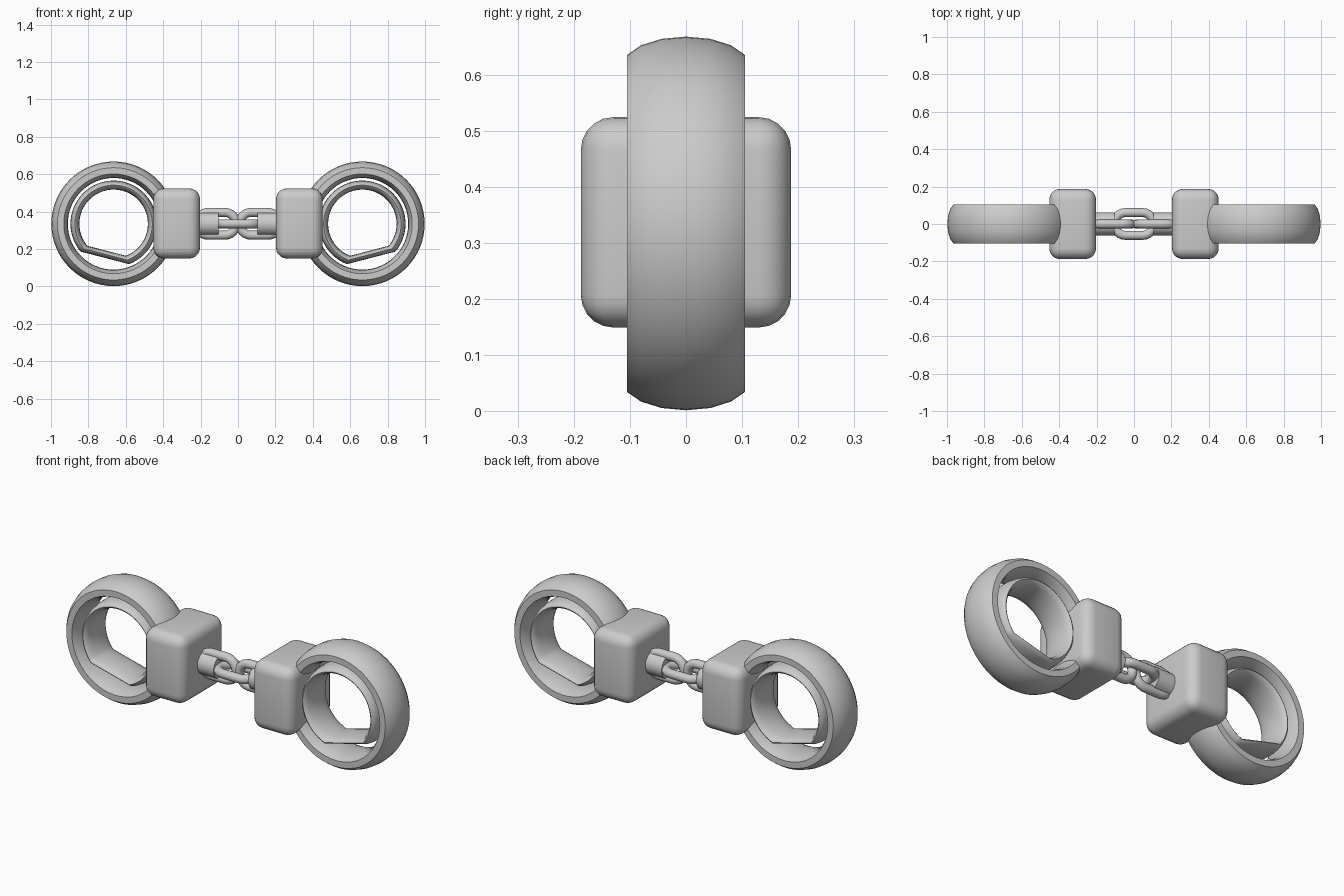
import bpy, bmesh
from math import sin, cos, pi, radians
from mathutils import Vector

if "Cube" in bpy.data.objects:
    bpy.data.objects.remove(bpy.data.objects["Cube"])

ZC = 0.335


def finish(name, bm, angle=40):
    bmesh.ops.recalc_face_normals(bm, faces=bm.faces)
    me = bpy.data.meshes.new(name)
    bm.to_mesh(me)
    bm.free()
    ob = bpy.data.objects.new(name, me)
    bpy.context.collection.objects.link(ob)
    bpy.ops.object.select_all(action='DESELECT')
    ob.select_set(True)
    bpy.context.view_layer.objects.active = ob
    bpy.ops.object.shade_smooth_by_angle(angle=radians(angle))
    return ob


def sweep(name, frames, axis, profile, closed=True):
    """frames: (centre, outward direction); profile: (outward, along axis)."""
    bm = bmesh.new()
    loops = [[bm.verts.new(c + o * p + axis * q) for p, q in profile] for c, o in frames]
    n, m = len(loops), len(profile)
    for i in range(n if closed else n - 1):
        a, b = loops[i], loops[(i + 1) % n]
        for j in range(m):
            k = (j + 1) % m
            bm.faces.new((a[j], a[k], b[k], b[j]))
    if not closed:
        bm.faces.new(loops[0])
        bm.faces.new(loops[-1])
    return finish(name, bm)


def arc(cx, side, start, end, steps, closed):
    out = []
    for i in range(steps if closed else steps + 1):
        t = radians(start + (end - start) * i / steps)
        out.append((Vector((cx, 0, ZC)), Vector((side * cos(t), 0, sin(t)))))
    return out


def chain_link(name, cx, side_dir, axis):
    x = Vector((1, 0, 0))
    frames = []
    for s in (1, -1):
        for i in range(13):
            t = -pi / 2 + pi * i / 12
            o = (x * cos(t) + side_dir * sin(t)) * s
            frames.append((Vector((cx + s * 0.045, 0, ZC)) + o * 0.061, o))
    tube = [(0.024 * cos(k * pi / 6), 0.024 * sin(k * pi / 6)) for k in range(12)]
    sweep(name, frames, axis, tube)


Y, Z = Vector((0, 1, 0)), Vector((0, 0, 1))
angles = [radians(-67.5 + 22.5 * i) for i in range(7)]

# flattened band section for the cuff, slimmer one for the open inner band
cuff_profile = [(0.28 + 0.053 * cos(a), 0.1137 * sin(a)) for a in angles]
cuff_profile += [(0.28 - 0.035 * cos(a), 0.1137 * sin(a)) for a in reversed(angles)]
inner_profile = [(0.207 + 0.024 * cos(k * pi / 8), 0.095 * sin(k * pi / 8)) for k in range(16)]

for side, label in ((-1, "left"), (1, "right")):
    cx = side * 0.665
    # cuff ring and open inner band
    sweep(label + "_cuff_ring", arc(cx, side, 0, 360, 64, True), Y, cuff_profile)
    sweep(label + "_inner_band", arc(cx, side, -40, 249, 52, False), Y, inner_profile)

    # rounded lock housing
    bm = bmesh.new()
    bmesh.ops.create_cube(bm, size=1)
    for v in bm.verts:
        v.co = Vector((side * 0.328 + v.co.x * 0.25, v.co.y * 0.375, 0.337 + v.co.z * 0.375))
    bmesh.ops.bevel(bm, geom=bm.edges[:], offset=0.058, segments=5, profile=0.5, affect='EDGES')
    finish(label + "_lock_housing", bm)

    # chain stub on the housing
    bm = bmesh.new()
    bmesh.ops.create_cone(bm, cap_ends=True, segments=24, radius1=0.062, radius2=0.062, depth=0.13)
    for v in bm.verts:
        v.co = Vector((side * 0.17 + v.co.z, v.co.x, ZC + v.co.y))
    finish(label + "_chain_stub", bm)

    # upright link anchored in the stub
    chain_link(label + "_chain_link", side * 0.115, Z, Y)

# flat link joining both sides
chain_link("middle_chain_link", 0, Y, Z)
